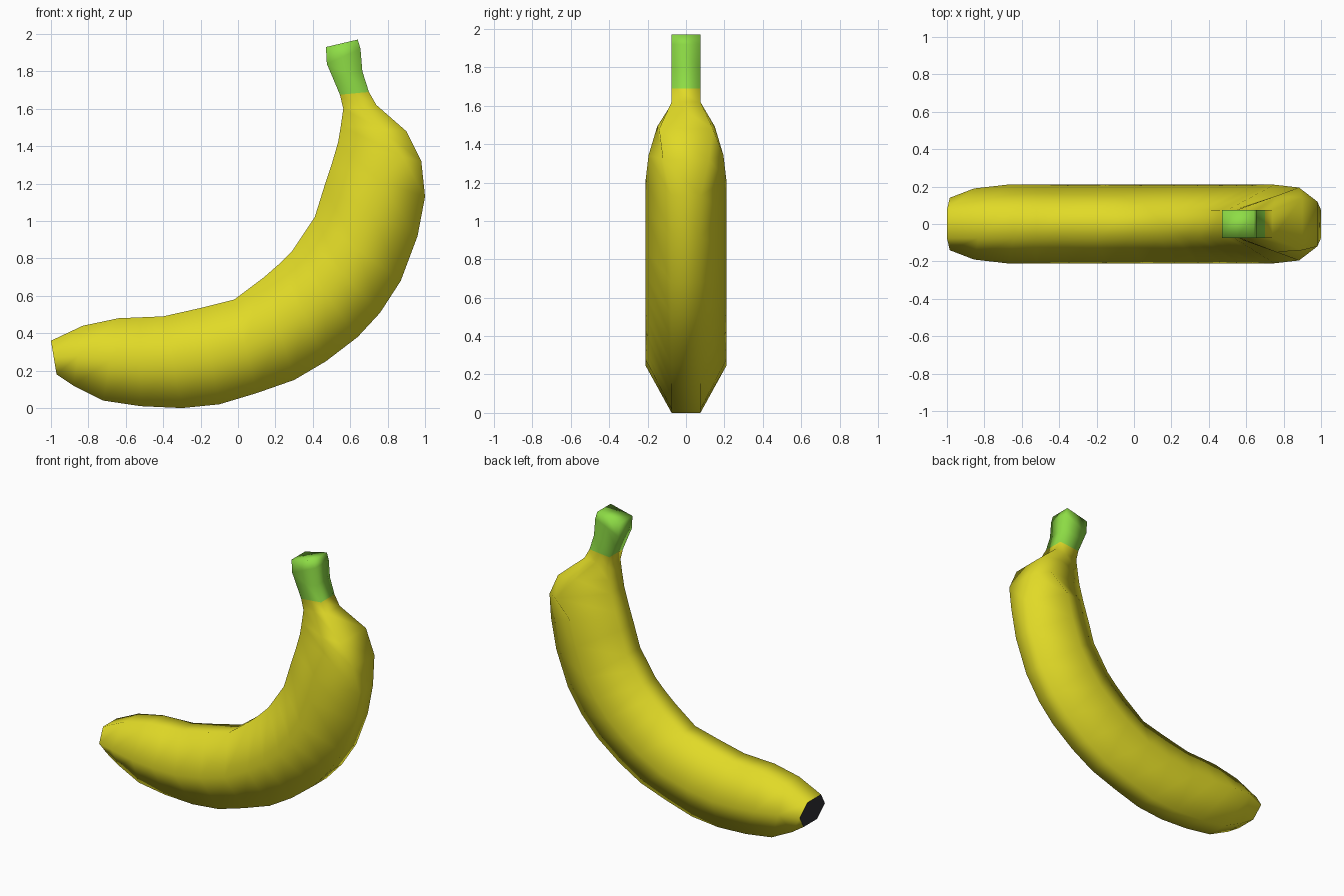
import bpy
import bmesh
from mathutils import Vector

default_cube = bpy.data.objects.get("Cube")
if default_cube:
    bpy.data.objects.remove(default_cube, do_unlink=True)


def make_material(name, color):
    material = bpy.data.materials.new(name)
    material.use_nodes = True
    rgba = (*color, 1.0)
    material.diffuse_color = rgba
    shader = next(n for n in material.node_tree.nodes if n.type == "BSDF_PRINCIPLED")
    shader.inputs["Base Color"].default_value = rgba
    shader.inputs["Roughness"].default_value = 0.6
    return material


PEEL, STEM, TIP = range(3)
materials = [
    make_material("peel yellow", (0.75, 0.7, 0.02)),
    make_material("stem green", (0.27, 0.72, 0.06)),
    make_material("tip black", (0.03, 0.03, 0.035)),
]

# Outer and inner curve of the fruit, paired from tip to stem (x, z)
outer_curve = [
    (-.97, .18), (-.88, .12), (-.72, .04), (-.52, .01), (-.3, 0), (-.1, .02),
    (.1, .08), (.3, .15), (.47, .25), (.64, .38), (.76, .51), (.87, .68),
    (.96, .92), (1, 1.13), (.98, 1.32), (.9, 1.48), (.74, 1.62),
    (.7, 1.69), (.665, 1.8), (.655, 1.92), (.64, 1.97),
]
inner_curve = [
    (-1, .36), (-.83, .44), (-.64, .48), (-.52, .485), (-.4, .49), (-.2, .535),
    (-.02, .58), (.14, .7), (.22, .77), (.29, .84), (.35, .93), (.41, 1.02),
    (.46, 1.18), (.5, 1.3), (.535, 1.42), (.55, 1.51), (.563, 1.6),
    (.545, 1.675), (.505, 1.77), (.475, 1.84), (.47, 1.93),
]
SHOULDER, NECK, STEM_START = 14, 16, 17

# Half widths: narrow ridges, full belly, tapered at the tip and the shoulder
RIDGE, BELLY = 0.075, 0.21
belly_width = {0: .14, 1: .19, SHOULDER: .195, SHOULDER + 1: .15}
ridge_width = {SHOULDER: .12, SHOULDER + 1: .14}
belly_place = {SHOULDER: .22, SHOULDER + 1: .4}


def make_ring(bm, index):
    """Six-sided section with a flat outer ridge and a flat inner ridge."""
    outer = Vector((outer_curve[index][0], 0, outer_curve[index][1]))
    inner = Vector((inner_curve[index][0], 0, inner_curve[index][1]))
    middle = outer.lerp(inner, belly_place.get(index, 0.5))
    widest = RIDGE if index >= NECK else belly_width.get(index, BELLY)
    ridge = ridge_width.get(index, RIDGE)
    half = [(outer, ridge), (middle, widest), (inner, RIDGE)]
    near = [point - Vector((0, width, 0)) for point, width in half]
    far = [point + Vector((0, width, 0)) for point, width in reversed(half)]
    return [bm.verts.new(co) for co in near + far]


bm = bmesh.new()
rings = [make_ring(bm, i) for i in range(len(outer_curve))]

# Skin between neighbouring sections, green above the neck
for i, (a, b) in enumerate(zip(rings, rings[1:])):
    for k in range(len(a)):
        n = (k + 1) % len(a)
        face = bm.faces.new((a[k], a[n], b[n], b[k]))
        face.material_index = STEM if i >= STEM_START else PEEL
        face.smooth = True

# End faces: dark blossom tip with a crisp rim, and the cut stem
tip = bm.faces.new(rings[0])
tip.material_index = TIP
for edge in tip.edges:
    edge.smooth = False
cut = bm.faces.new(rings[-1])
cut.material_index = STEM
cut.smooth = True

bmesh.ops.recalc_face_normals(bm, faces=bm.faces)
mesh = bpy.data.meshes.new("curved_fruit")
bm.to_mesh(mesh)
bm.free()
for material in materials:
    mesh.materials.append(material)
fruit = bpy.data.objects.new("curved_fruit", mesh)
bpy.context.collection.objects.link(fruit)
